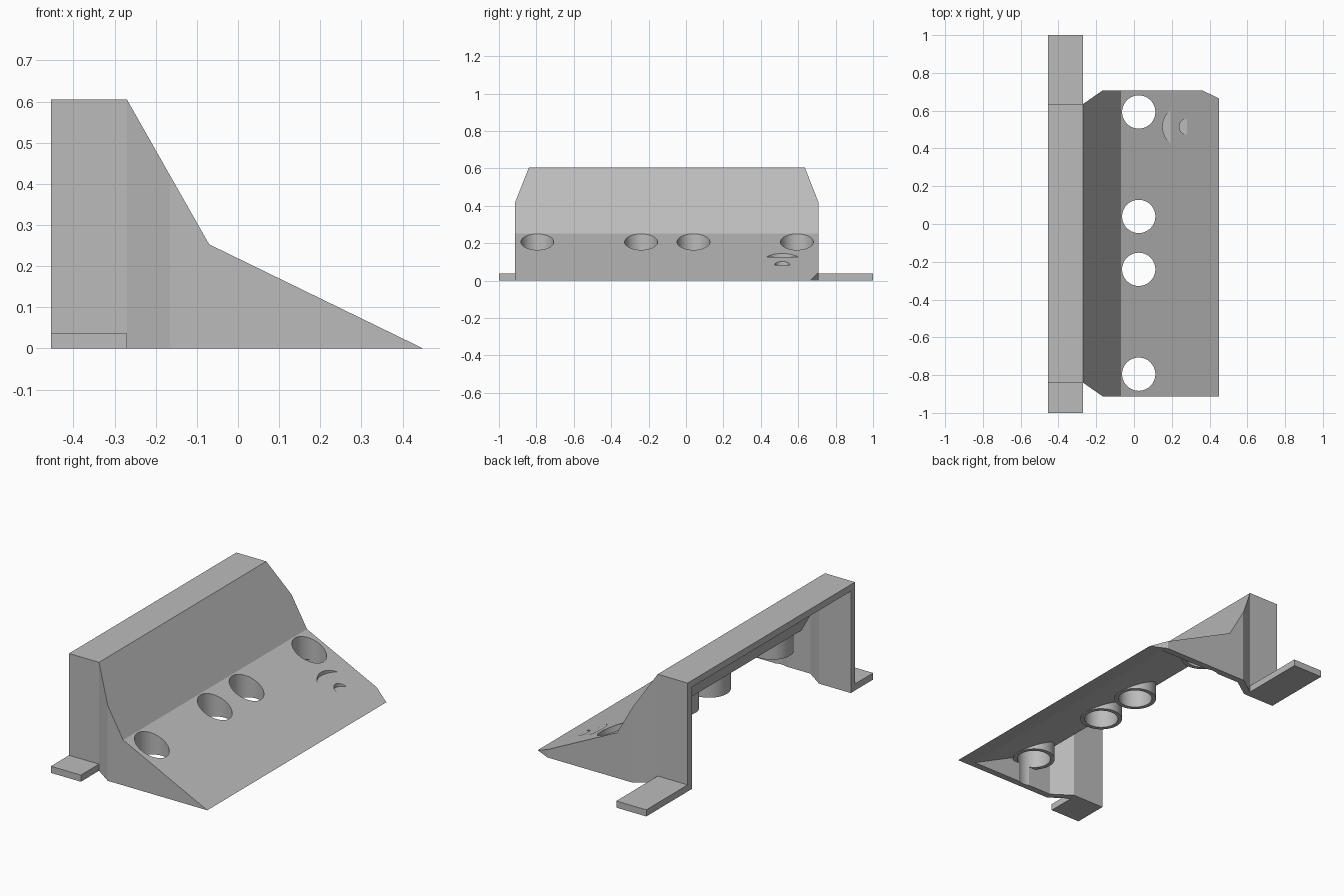
import bpy
import bmesh
from mathutils import Vector

cube = bpy.data.objects.get("Cube")
if cube:
    bpy.data.objects.remove(cube, do_unlink=True)

grey = bpy.data.materials.new("plain grey")
grey.use_nodes = True
COLOUR = (0.5, 0.5, 0.5, 1)
grey.diffuse_color = COLOUR
for node in grey.node_tree.nodes:
    if node.type == 'BSDF_PRINCIPLED':
        node.inputs["Base Color"].default_value = COLOUR


def add_object(name, bm):
    bmesh.ops.recalc_face_normals(bm, faces=bm.faces)
    mesh = bpy.data.meshes.new(name)
    bm.to_mesh(mesh)
    bm.free()
    mesh.materials.append(grey)
    ob = bpy.data.objects.new(name, mesh)
    bpy.context.collection.objects.link(ob)
    return ob


def prism(name, outline, axis, low, high):
    """Extrude an outline along y (points are x, z) or z (points are x, y)."""
    bm = bmesh.new()
    if axis == 'y':
        points, step = [(a, low, b) for a, b in outline], Vector((0, high - low, 0))
    else:
        points, step = [(a, b, low) for a, b in outline], Vector((0, 0, high - low))
    face = bm.faces.new([bm.verts.new(p) for p in points])
    extruded = bmesh.ops.extrude_face_region(bm, geom=[face])["geom"]
    moved = [v for v in extruded if isinstance(v, bmesh.types.BMVert)]
    bmesh.ops.translate(bm, verts=moved, vec=step)
    return add_object(name, bm)


def cylinder(name, x, y, radius, low, high):
    bm = bmesh.new()
    bmesh.ops.create_cone(bm, cap_ends=True, segments=64, radius1=radius,
                          radius2=radius, depth=high - low)
    bmesh.ops.translate(bm, verts=bm.verts, vec=(x, y, (low + high) / 2))
    return add_object(name, bm)


def combine(target, other, operation):
    """Apply a boolean and throw the helper away."""
    mod = target.modifiers.new("bool", 'BOOLEAN')
    mod.operation, mod.object, mod.solver = operation, other, 'EXACT'
    bpy.context.view_layer.objects.active = target
    bpy.ops.object.modifier_apply(modifier=mod.name)
    bpy.data.objects.remove(other, do_unlink=True)


BACK, LIP, FRONT = -0.455, -0.27, 0.45
RIGHT, LEFT = -0.84, 0.635
WALL, FLARE = 0.037, 0.073
HOLE_X = 0.025
HOLES_Y = (-0.795, -0.24, 0.04, 0.593)

# Outer solid: side profile trimmed by the flared plan outline
body = prism("sloped_housing", [(BACK, 0), (BACK, 0.605), (LIP, 0.605),
                                (-0.07, 0.253), (FRONT, 0)], 'y', -1, 1)
plan = prism("plan", [(-1, RIGHT), (LIP, RIGHT), (-0.165, RIGHT - FLARE),
                      (1, RIGHT - FLARE), (1, 0.4), (FRONT, 0.665),
                      (0.36, LEFT + FLARE), (-0.165, LEFT + FLARE),
                      (LIP, LEFT), (-1, LEFT)], 'z', -1, 1)
combine(body, plan, 'INTERSECT')

# Cavity, open at the back and underneath
cavity = prism("cavity", [(-0.7, -0.1), (-0.7, 0.568), (-0.291, 0.568),
                          (-0.097, 0.225), (0.366, 0), (0.366, -0.1)], 'y', -1, 1)
in_right, in_left = RIGHT + WALL, LEFT - WALL
plan = prism("plan", [(-1, in_right), (-0.259, in_right), (-0.154, in_right - FLARE),
                      (1, in_right - FLARE), (1, in_left + FLARE),
                      (-0.154, in_left + FLARE), (-0.259, in_left),
                      (-1, in_left)], 'z', -1, 1)
combine(cavity, plan, 'INTERSECT')

# Sleeves around the holes stay solid inside the cavity
for y in HOLES_Y:
    combine(cavity, cylinder("sleeve", HOLE_X, y, 0.11, 0.112, 0.7), 'DIFFERENCE')
combine(body, cavity, 'DIFFERENCE')

# Through holes
for y in HOLES_Y:
    combine(body, cylinder("hole", HOLE_X, y, 0.088, -0.1, 0.7), 'DIFFERENCE')

# Two shallow flat-floored round pockets in the slope
for x, radius, floor in ((0.265, 0.113, 0.125), (0.282, 0.042, 0.082)):
    combine(body, cylinder("pocket", x, 0.515, radius, floor, 0.5), 'DIFFERENCE')

# Mounting tabs
tabs = []
for name, inner, outer in (("right_tab", RIGHT, -1), ("left_tab", LEFT, 1)):
    tabs.append(prism(name, [(BACK, 0), (LIP, 0), (LIP, WALL), (BACK, WALL)],
                      'y', inner, outer))

# Smooth the round walls, keep the edges sharp
bpy.ops.object.select_all(action='DESELECT')
body.select_set(True)
bpy.context.view_layer.objects.active = body
bpy.ops.object.shade_smooth_by_angle(angle=0.35)
